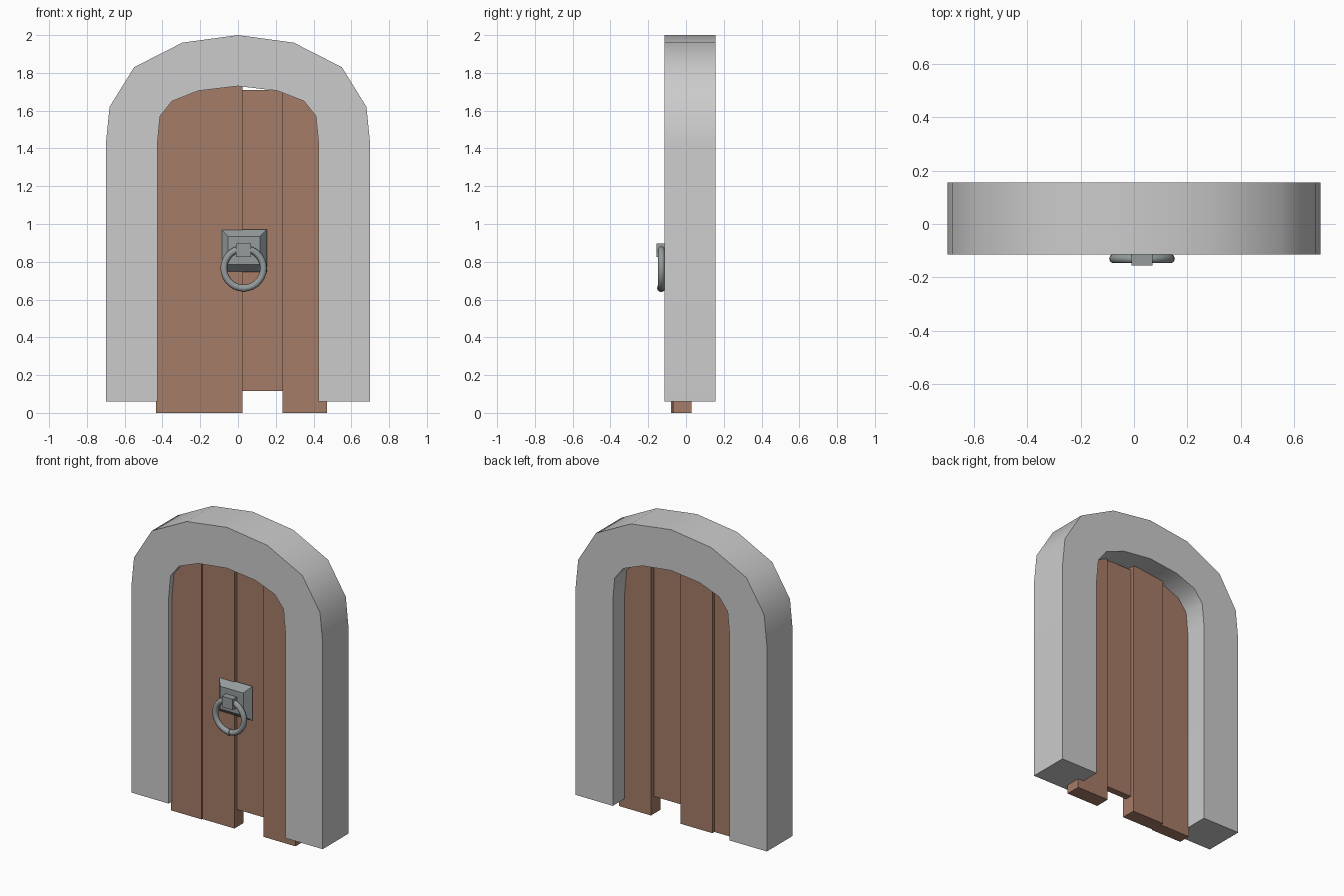
import bpy, bmesh, math
from mathutils import Matrix

if "Cube" in bpy.data.objects:
    bpy.data.objects.remove(bpy.data.objects["Cube"])


def material(name, rgb):
    m = bpy.data.materials.new(name)
    m.diffuse_color = (*rgb, 1)
    m.use_nodes = True
    m.node_tree.nodes["Principled BSDF"].inputs["Base Color"].default_value = m.diffuse_color
    return m


def finish(name, bm, mat=None, angle=None):
    bmesh.ops.recalc_face_normals(bm, faces=bm.faces)
    me = bpy.data.meshes.new(name)
    bm.to_mesh(me)
    bm.free()
    ob = bpy.data.objects.new(name, me)
    bpy.context.collection.objects.link(ob)
    if mat:
        me.materials.append(mat)
    if angle:
        bpy.ops.object.select_all(action='DESELECT')
        ob.select_set(True)
        bpy.context.view_layer.objects.active = ob
        bpy.ops.object.shade_smooth_by_angle(angle=math.radians(angle))
    return ob


def box(name, x, y, z, mat):
    bm = bmesh.new()
    bmesh.ops.create_cube(bm, size=1)
    for v in bm.verts:
        v.co = [r[0] if c < 0 else r[1] for c, r in zip(v.co, (x, y, z))]
    return finish(name, bm, mat)


wood = material("wood", (0.38, 0.2, 0.135))
iron = material("iron", (0.3, 0.33, 0.33))

# Stone arch: half outlines mirrored, then bridged and extruded in depth
outer = [(0.7, 0.06), (0.7, 1.42), (0.68, 1.62), (0.55, 1.83), (0.295, 1.96), (0, 2.0)]
inner = [(0.427, 0.06), (0.427, 1.42), (0.413, 1.57), (0.35, 1.65), (0.21, 1.705), (0, 1.73)]


def mirrored(half):
    return half + [(-x, z) for x, z in half[-2::-1]]


bm = bmesh.new()
out_v, in_v = ([bm.verts.new((x, -0.115, z)) for x, z in mirrored(h)] for h in (outer, inner))
for i in range(len(out_v) - 1):
    bm.faces.new((out_v[i], out_v[i + 1], in_v[i + 1], in_v[i]))
ext = bmesh.ops.extrude_face_region(bm, geom=bm.faces[:], use_keep_orig=True)
new_v = [g for g in ext["geom"] if isinstance(g, bmesh.types.BMVert)]
bmesh.ops.translate(bm, verts=new_v, vec=(0, 0.27, 0))
finish("stone_arch", bm, angle=40)

# Door planks, each set at its own depth
planks = [
    ((-0.435, -0.21), (-0.08, 0.003), (0, 1.75)),
    ((-0.21, 0.025), (-0.073, 0.024), (0, 1.78)),
    ((0.025, 0.235), (-0.045, 0.0), (0.115, 1.71)),
    ((0.235, 0.47), (-0.07, 0.03), (0, 1.75)),
]
for i, p in enumerate(planks):
    box(f"door_plank_{i + 1}", *p, wood)

# Bevelled handle plate
bm = bmesh.new()
loops = []
for y, x0, x1, z0, z1 in ((-0.068, -0.09, 0.153, 0.745, 0.972),
                          (-0.112, -0.052, 0.117, 0.785, 0.935)):
    loops.append([bm.verts.new((x, y, z)) for x, z in ((x0, z0), (x1, z0), (x1, z1), (x0, z1))])
for l in loops:
    bm.faces.new(l)
for i in range(4):
    j = (i + 1) % 4
    bm.faces.new((loops[0][i], loops[0][j], loops[1][j], loops[1][i]))
finish("handle_plate", bm, iron)

# Block holding the ring
box("ring_holder", (-0.01, 0.07), (-0.155, -0.105), (0.825, 0.897), iron)

# Pull ring
bpy.ops.mesh.primitive_torus_add(major_segments=28, minor_segments=10, major_radius=0.105,
                                 minor_radius=0.018, location=(0.03, -0.13, 0.765),
                                 rotation=(math.pi / 2, 0, 0))
ring = bpy.context.object
ring.name = "pull_ring"
ring.data.materials.append(iron)
bpy.ops.object.shade_smooth_by_angle(angle=math.radians(50))

# Small collar at the bottom of the ring
bm = bmesh.new()
bmesh.ops.create_cone(bm, cap_ends=True, segments=10, radius1=0.022, radius2=0.022, depth=0.014,
                      matrix=Matrix.Translation((0.03, -0.132, 0.661)) @ Matrix.Rotation(math.pi / 2, 4, 'Y'))
finish("ring_collar", bm, iron, angle=50)
